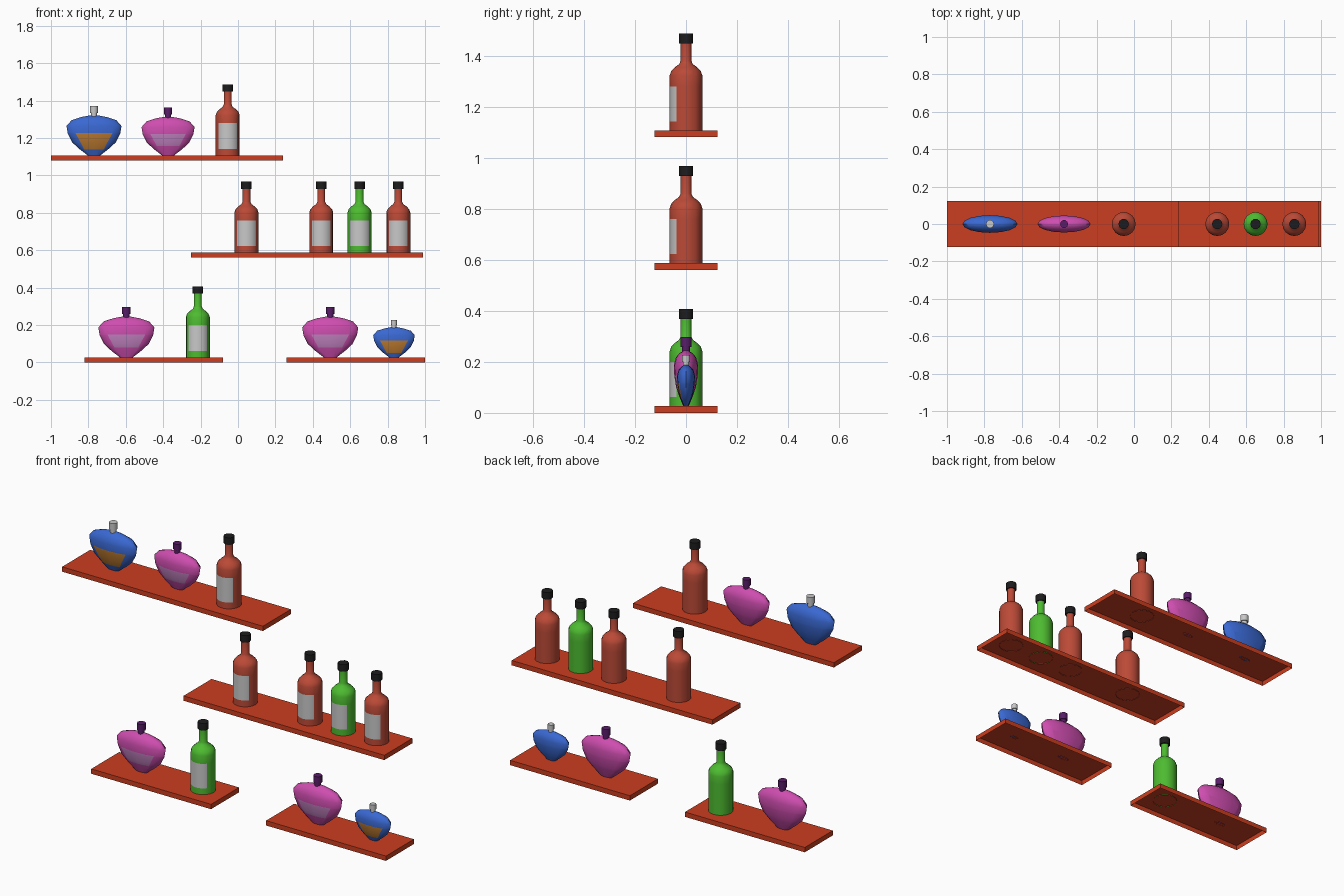
import bpy, bmesh, math
from mathutils import Vector

if "Cube" in bpy.data.objects:
    bpy.data.objects.remove(bpy.data.objects["Cube"])


def material(name, rgb):
    m = bpy.data.materials.new(name)
    m.diffuse_color = (*rgb, 1)
    m.use_nodes = True
    m.node_tree.nodes["Principled BSDF"].inputs["Base Color"].default_value = m.diffuse_color
    return m


SHELF = material("shelf_orange", (0.60, 0.048, 0.014))
RED = material("bottle_red", (0.50, 0.068, 0.038))
GREEN = material("bottle_green", (0.075, 0.50, 0.030))
PINK = material("flask_pink", (0.62, 0.075, 0.43))
BLUE = material("flask_blue", (0.042, 0.14, 0.65))
AMBER = material("patch_amber", (0.52, 0.20, 0.03))
LILAC = material("patch_lilac", (0.55, 0.23, 0.54))
GREY = material("light_grey", (0.58, 0.58, 0.58))
BLACK = material("cap_black", (0.012, 0.012, 0.013))
PURPLE = material("cap_purple", (0.10, 0.012, 0.14))


def finish(name, bm, mats, loc=(0, 0, 0), scale=1, smooth=None):
    me = bpy.data.meshes.new(name)
    bm.to_mesh(me)
    bm.free()
    for m in mats:
        me.materials.append(m)
    ob = bpy.data.objects.new(name, me)
    bpy.context.collection.objects.link(ob)
    ob.location = loc
    ob.scale = (scale,) * 3
    if smooth:
        bpy.ops.object.select_all(action='DESELECT')
        ob.select_set(True)
        bpy.context.view_layer.objects.active = ob
        bpy.ops.object.shade_smooth_by_angle(angle=math.radians(smooth))
    return ob


def lathe(profile, sides, depth=1.0, top=True):
    """Stack of (radius, z) rings; depth squashes them along y. Open at the bottom."""
    bm = bmesh.new()
    rings = []
    for r, z in profile:
        rings.append([bm.verts.new((r * math.cos(math.tau * i / sides),
                                    r * depth * math.sin(math.tau * i / sides), z))
                      for i in range(sides)])
    for a, b in zip(rings, rings[1:]):
        for i in range(sides):
            j = (i + 1) % sides
            bm.faces.new((a[i], a[j], b[j], b[i]))
    if top:
        bm.faces.new(rings[-1])
    return bm


def paint_front(bm, planes):
    """Cut along the planes and give the enclosed front faces the second material."""
    planes = [(Vector(p), Vector(n)) for p, n in planes]
    for p, n in planes:
        bmesh.ops.bisect_plane(bm, geom=bm.verts[:] + bm.edges[:] + bm.faces[:],
                               plane_co=p, plane_no=n, dist=1e-5)
    for f in bm.faces:
        c = f.calc_center_median()
        if c.y < -1e-4 and all((c - p).dot(n) < 0 for p, n in planes):
            f.material_index = 1


def shelf(name, x0, x1, z0):
    bm = bmesh.new()
    bmesh.ops.create_cube(bm, size=1)
    # hollow underside
    bmesh.ops.delete(bm, geom=[f for f in bm.faces if f.normal.z < -0.5], context='FACES')
    bmesh.ops.scale(bm, vec=(x1 - x0, 0.247, 0.027), verts=bm.verts)
    finish(name, bm, [SHELF], ((x0 + x1) / 2, 0, z0 + 0.0135))


def bottle(name, x, z, mat):
    # glass body with a label on the front
    bm = lathe([(.064, -.002), (.064, .215), (.058, .232), (.044, .247),
                (.027, .259), (.021, .272), (.021, .345)], 16)
    paint_front(bm, [((0, 0, .172), (0, 0, 1)), ((0, 0, .035), (0, 0, -1)),
                     ((.05, 0, 0), (1, 0, 0)), ((-.05, 0, 0), (-1, 0, 0))])
    finish(name + "_body", bm, [mat, GREY], (x, 0, z), smooth=40)
    # screw cap
    bm = lathe([(.021, .341), (.028, .341), (.028, .38)], 10)
    finish(name + "_cap", bm, [BLACK], (x, 0, z), smooth=40)


def flask(name, x, z, s, mat, patch, cap, low):
    # flattened body with a coloured front patch
    bm = lathe([(.032, -.002), (.080, .035), (.120, .072), (.143, .118), (.150, .160),
                (.122, .192), (.070, .209), (.022, .218)], 16, depth=.32)
    paint_front(bm, [((0, 0, .122), (0, 0, 1)), ((0, 0, low), (0, 0, -1)),
                     ((.1, 0, .12), (.087, 0, -.047)), ((-.1, 0, .12), (-.087, 0, -.047))])
    finish(name + "_body", bm, [mat, patch], (x, 0, z), s, smooth=50)
    # neck and stopper
    bm = lathe([(.017, .205), (.017, .232), (.0225, .232), (.0225, .27)], 10)
    finish(name + "_stopper", bm, [cap], (x, 0, z), s, smooth=40)


# shelves
shelf("top_shelf", -1.0, 0.24, 1.08)
shelf("middle_shelf", -0.25, 0.99, 0.56)
shelf("lower_left_shelf", -0.82, -0.08, 0)
shelf("lower_right_shelf", 0.26, 1.0, 0)

TOP, MID, LOW = 1.107, 0.587, 0.027

# bottles
for i, (x, z, mat) in enumerate([(-.055, TOP, RED), (.045, MID, RED), (.445, MID, RED),
                                 (.65, MID, GREEN), (.857, MID, RED), (-.215, LOW, GREEN)]):
    bottle(f"bottle_{i + 1}", x, z, mat)

# flasks
for i, (x, z, s, blue) in enumerate([(-.77, TOP, .98, True), (-.374, TOP, .945, False),
                                     (-.597, LOW, 1.0, False), (.493, LOW, 1.0, False),
                                     (.834, LOW, .74, True)]):
    if blue:
        flask(f"blue_flask_{i + 1}", x, z, s, BLUE, AMBER, GREY, .033)
    else:
        flask(f"pink_flask_{i + 1}", x, z, s, PINK, LILAC, PURPLE, .053)
